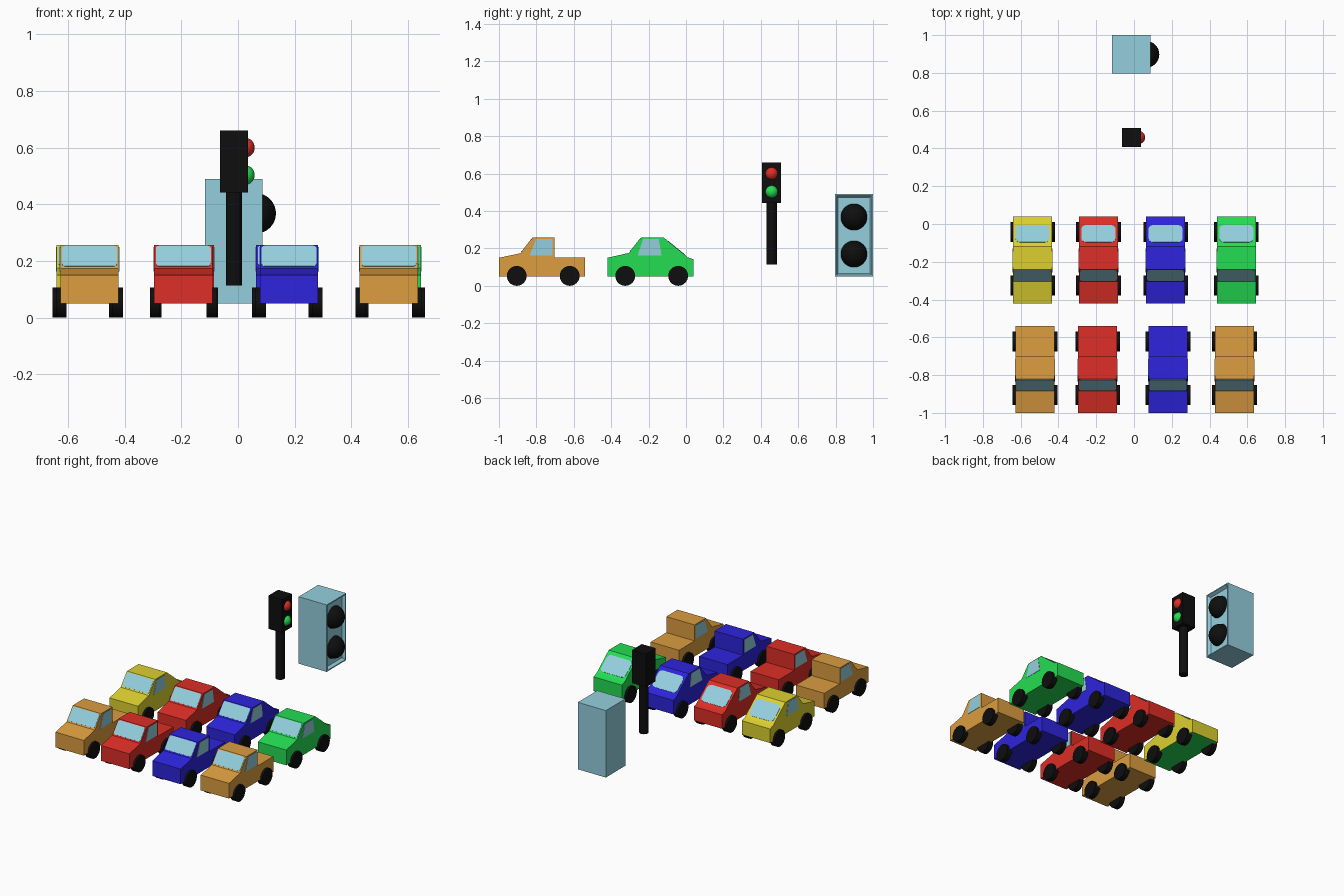
import bpy, bmesh, math
from mathutils import Vector, Matrix

if "Cube" in bpy.data.objects:
    bpy.data.objects.remove(bpy.data.objects["Cube"])


def material(name, rgb):
    lin = [((c / 255 + 0.055) / 1.055) ** 2.4 if c > 10 else c / 255 / 12.92 for c in rgb]
    m = bpy.data.materials.new(name)
    m.diffuse_color = (*lin, 1)
    m.use_nodes = True
    m.node_tree.nodes["Principled BSDF"].inputs["Base Color"].default_value = m.diffuse_color
    return m


YELLOW = material("yellow", (220, 208, 48))
ORANGE = material("orange", (220, 157, 64))
RED = material("red", (221, 46, 38))
BLUE = material("blue", (46, 36, 221))
GREEN = material("green", (36, 221, 82))
PALE = material("pale_blue", (148, 207, 222))
BLACK = material("black", (14, 14, 14))


def finish(name, bm, mats, smooth=False):
    bmesh.ops.recalc_face_normals(bm, faces=bm.faces[:])
    me = bpy.data.meshes.new(name)
    bm.to_mesh(me)
    bm.free()
    for m in mats:
        me.materials.append(m)
    ob = bpy.data.objects.new(name, me)
    bpy.context.collection.objects.link(ob)
    if smooth:
        bpy.ops.object.select_all(action='DESELECT')
        ob.select_set(True)
        bpy.context.view_layer.objects.active = ob
        bpy.ops.object.shade_smooth_by_angle(angle=math.radians(40))
    return ob


def solid(name, pts, vec, mat, under=None):
    """Polygon extruded along vec; downward faces may take a second colour."""
    bm = bmesh.new()
    f = bm.faces.new([bm.verts.new(p) for p in pts])
    new = bmesh.ops.extrude_face_region(bm, geom=[f])["geom"]
    bmesh.ops.translate(bm, vec=vec, verts=[v for v in new if isinstance(v, bmesh.types.BMVert)])
    bmesh.ops.recalc_face_normals(bm, faces=bm.faces[:])
    if under:
        for face in bm.faces:
            face.material_index = int(face.normal.z < -0.9)
    return finish(name, bm, [mat, under] if under else [mat])


def box(name, lo, hi, mat):
    pts = [(lo[0], lo[1], lo[2]), (hi[0], lo[1], lo[2]), (hi[0], hi[1], lo[2]), (lo[0], hi[1], lo[2])]
    return solid(name, pts, (0, 0, hi[2] - lo[2]), mat)


def cylinder(name, centre, r, length, axis, mat):
    bm = bmesh.new()
    rot = Matrix.Rotation(math.pi / 2, 4, 'Y') if axis == 'X' else Matrix()
    bmesh.ops.create_cone(bm, cap_ends=True, segments=32, radius1=r, radius2=r, depth=length,
                          matrix=Matrix.Translation(centre) @ rot)
    return finish(name, bm, [mat], True)


def ball(name, centre, r, mat):
    bm = bmesh.new()
    bmesh.ops.create_uvsphere(bm, u_segments=32, v_segments=16, radius=r,
                              matrix=Matrix.Translation(centre))
    return finish(name, bm, [mat], True)


def rounded_pane(name, cx, low, high, half, r):
    """Thin rounded pane on a sloping face, between two (y, z) points."""
    a, b = Vector((cx, *low)), Vector((cx, *high))
    up = (b - a).normalized()
    length = (b - a).length
    normal = Vector((1, 0, 0)).cross(up)
    if normal.z < 0:
        normal.negate()
    pts = []
    for i, (sx, t) in enumerate([(1, length - r), (-1, length - r), (-1, r), (1, r)]):
        for k in range(4):
            ang = math.pi / 2 * (i + k / 3)
            pts.append(a + Vector((sx * (half - r) + r * math.cos(ang), 0, 0))
                       + up * (t + r * math.sin(ang)) - normal * 0.002)
    solid(name, pts, normal * 0.004, PALE)


HALF = 0.103
# side profiles as (y from front bumper, z)
PICKUP = [(0, .05), (0, .15), (.115, .174), (.18, .257), (.298, .257), (.298, .152), (.46, .152), (.46, .05)]
HATCH = [(0, .05), (0, .15), (.115, .176), (.18, .257), (.302, .257), (.43, .152), (.46, .142), (.46, .05)]
PICKUP_SIDE = [(.165, .163), (.198, .25), (.286, .25), (.286, .163)]
HATCH_SIDE = [(.162, .163), (.19, .25), (.275, .25), (.289, .163)]


def car(tag, cx, y0, mat, profile, side, under=None):
    shift = [(y + y0, z) for y, z in profile]
    solid(tag + "_body", [(cx - HALF, y, z) for y, z in shift], (2 * HALF, 0, 0), mat, under)
    # windscreen
    a, b = Vector(shift[2]), Vector(shift[3])
    rounded_pane(tag + "_windscreen", cx, a.lerp(b, .08), a.lerp(b, .95), HALF - .006, .012)
    # sloping rear window
    if profile is HATCH:
        a, b = Vector(shift[5]), Vector(shift[4])
        rounded_pane(tag + "_rear_window", cx, a.lerp(b, .13), a.lerp(b, .84), .09, .025)
    for s, word in ((-1, "left"), (1, "right")):
        solid(f"{tag}_{word}_window", [(cx + s * (HALF - .002), y + y0, z) for y, z in side],
              (s * .004, 0, 0), PALE)
        for y, end in ((.095, "front"), (.378, "rear")):
            cylinder(f"{tag}_{end}_{word}_wheel", (cx + s * .1, y0 + y, .053), .053, .036, 'X', BLACK)


# front row of pickups, second row of hatchbacks
for i, (x, m) in enumerate([(-.524, ORANGE), (-.193, RED), (.18, BLUE), (.532, ORANGE)], 1):
    car(f"pickup_{i}", x, -1.0, m, PICKUP, PICKUP_SIDE)
for i, (x, m) in enumerate([(-.537, YELLOW), (-.188, RED), (.167, BLUE), (.542, GREEN)], 1):
    car(f"hatchback_{i}", x, -.42, m, HATCH, HATCH_SIDE, GREEN if m is YELLOW else None)

# traffic light
cylinder("signal_pole", (-.014, .458, .278), .028, .33, 'Z', BLACK)
box("signal_box", (-.064, .407, .442), (.036, .508, .66), BLACK)
ball("signal_red_lamp", (.024, .458, .6), .035, RED)
ball("signal_green_lamp", (.024, .458, .503), .035, GREEN)

# loudspeaker with a recessed front panel facing +x
cabinet = box("speaker_cabinet", (-.117, .797, .05), (.087, 1.0, .49), PALE)
bm = bmesh.new()
bm.from_mesh(cabinet.data)
panel = [f for f in bm.faces if f.normal.x > .9]
bmesh.ops.inset_region(bm, faces=panel, thickness=.01)
bmesh.ops.inset_region(bm, faces=panel, thickness=.014, depth=-.02)
bm.to_mesh(cabinet.data)
bm.free()
for z, word in ((.368, "upper"), (.17, "lower")):
    ball(f"speaker_{word}_cone", (.063, .898, z), .071, BLACK)
